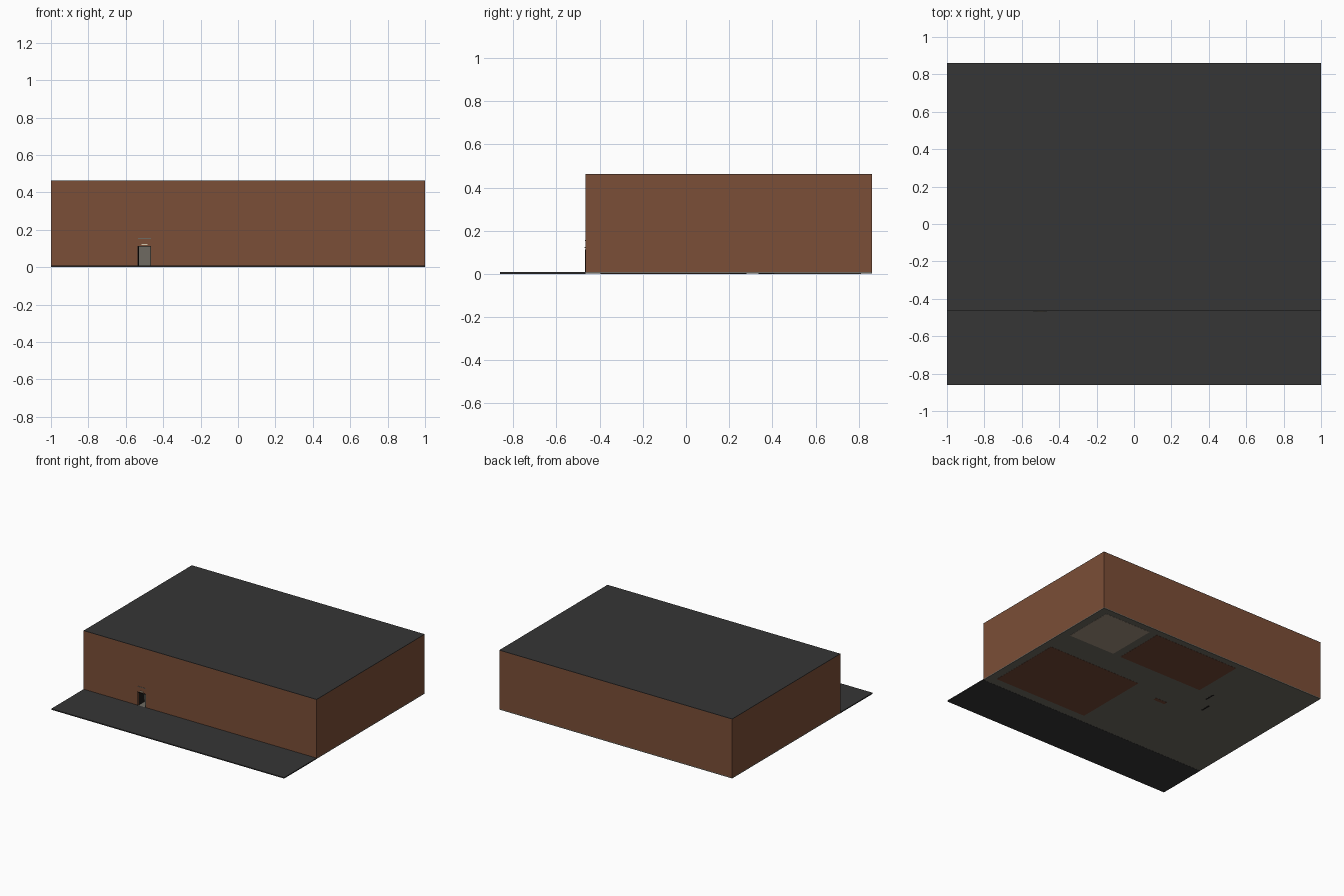
import bpy

cube = bpy.data.objects.get("Cube")
if cube:
    bpy.data.objects.remove(cube, do_unlink=True)


def material(name, r, g, b):
    """Flat material from 0-255 display values, stored as linear."""
    col = [((c / 255 + 0.055) / 1.055) ** 2.4 for c in (r, g, b)] + [1.0]
    m = bpy.data.materials.new(name)
    m.use_nodes = True
    m.diffuse_color = col
    m.node_tree.nodes["Principled BSDF"].inputs["Base Color"].default_value = col
    return m


BRICK = material("brick brown", 123, 78, 55)
ASPHALT = material("dark asphalt", 54, 54, 54)
CONCRETE = material("warm grey concrete", 110, 106, 97)
WOOD = material("wood brown", 114, 72, 54)
TILE = material("beige tile", 164, 147, 129)
DARK = material("near black", 28, 26, 25)
LAMP = material("pale lamp", 215, 205, 180)


def box(name, x, y, z, mat):
    """Box between pairs of limits on each axis."""
    lims = (x, y, z)
    bpy.ops.mesh.primitive_cube_add(size=1, location=[sum(l) / 2 for l in lims])
    ob = bpy.context.object
    ob.name = ob.data.name = name
    ob.scale = [l[1] - l[0] for l in lims]
    bpy.ops.object.transform_apply(location=False, rotation=False, scale=True)
    ob.data.materials.append(mat)
    return ob


FRONT, BACK = -0.465, 0.862
BASE, TOP = 0.008, 0.46
T = 0.01
DOOR_L, DOOR_R, DOOR_TOP = -0.533, -0.467, 0.11

# Ground slabs
box("pavement", (-1, 1), (-BACK, FRONT), (0, BASE), ASPHALT)
box("floor_slab", (-1, 1), (FRONT, BACK), (0.001, BASE), CONCRETE)

# Room floors, showing through the slab
rooms = {
    "small_room_floor": ((0.535, 0.935), (0.41, 0.81), TILE),
    "back_room_floor": ((-0.263, 0.468), (0.408, 0.81), WOOD),
    "front_room_floor": ((0.13, 0.935), (-0.395, 0.202), WOOD),
    "floor_hatch": ((-0.2, -0.1), (0.095, 0.125), WOOD),
}
for name, (x, y, mat) in rooms.items():
    box(name, x, y, (0, BASE + 0.001), mat)
for i, (x, y) in enumerate([(-0.384, 0.376), (-0.46, 0.24)]):
    box(f"floor_drain_{i + 1}", (x - 0.006, x + 0.006), (y - 0.04, y + 0.04),
        (0, BASE + 0.001), DARK)

# Outer walls, with a doorway left in the front
box("back_wall", (-1, 1), (BACK - T, BACK), (BASE, TOP), BRICK)
for name, s in (("left_wall", 1), ("right_wall", -1)):
    box(name, sorted((s, s * (1 - T))), (FRONT + T, BACK - T), (BASE, TOP), BRICK)
for name, x, z0 in (("front_wall_left", (DOOR_R, 1), BASE),
                    ("front_wall_right", (-1, DOOR_L), BASE),
                    ("door_lintel", (DOOR_L, DOOR_R), DOOR_TOP)):
    box(name, x, (FRONT, FRONT + T), (z0, TOP), BRICK)

# Flat roof
box("roof", (-1, 1), (FRONT, BACK), (TOP, TOP + 0.003), ASPHALT)

# Doorway: frame, door swung inward, hall wall behind
F = 0.003
y_frame = (FRONT - F, FRONT + T)
box("door_frame_right", (DOOR_L - F, DOOR_L), y_frame, (BASE, DOOR_TOP), DARK)
box("door_frame_left", (DOOR_R, DOOR_R + F), y_frame, (BASE, DOOR_TOP), DARK)
box("door_frame_top", (DOOR_L - F, DOOR_R + F), y_frame, (DOOR_TOP, DOOR_TOP + F), DARK)
box("open_door", (DOOR_L, DOOR_L + F), (FRONT + T, FRONT + 0.075), (BASE, DOOR_TOP), DARK)
box("hall_wall", (-0.99, 0.1), (-0.21, -0.2), (BASE, 0.3), CONCRETE)

# Lamp and thin ledge over the door
box("door_lamp", (-0.515, -0.485), (FRONT - 0.005, FRONT), (0.119, 0.124), LAMP)
box("door_ledge", (-0.535, -0.465), (FRONT - 0.002, FRONT), (0.152, 0.156), CONCRETE)
